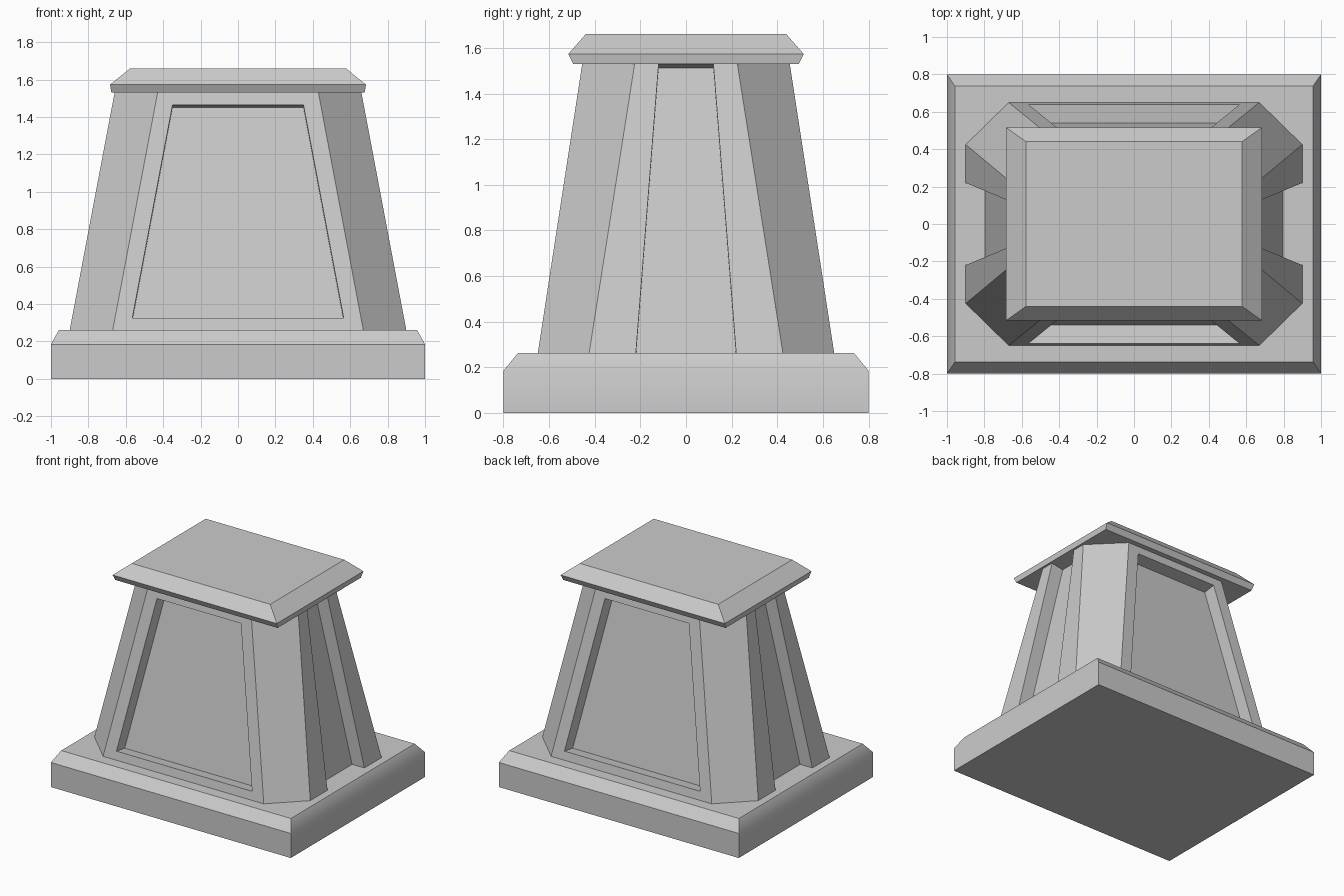
import bpy, bmesh, math

if "Cube" in bpy.data.objects:
    bpy.data.objects.remove(bpy.data.objects["Cube"])


def loft(bm, rings, caps=True):
    """Skin a stack of equal-length rings; returns the side faces."""
    loops = [[bm.verts.new(p) for p in ring] for ring in rings]
    sides = []
    for a, b in zip(loops, loops[1:]):
        for i in range(len(a)):
            j = (i + 1) % len(a)
            sides.append(bm.faces.new((a[i], a[j], b[j], b[i])))
    if caps:
        bm.faces.new(loops[0][::-1])
        bm.faces.new(loops[-1])
    return sides


def rect(x, y, z):
    return [(-x, -y, z), (x, -y, z), (x, y, z), (-x, y, z)]


def finish(bm, name):
    mesh = bpy.data.meshes.new(name)
    bm.to_mesh(mesh)
    bm.free()
    obj = bpy.data.objects.new(name, mesh)
    bpy.context.collection.objects.link(obj)
    bpy.ops.object.select_all(action='DESELECT')
    obj.select_set(True)
    bpy.context.view_layer.objects.active = obj
    bpy.ops.object.shade_smooth_by_angle(angle=math.radians(30))


def slab(name, levels):
    bm = bmesh.new()
    loft(bm, [rect(*lv) for lv in levels])
    finish(bm, name)


def body_ring(xf, xs, yf, ys, yn, z):
    """Chamfered rectangle with groove edges at y = +-yn on both sides."""
    half = [(-xf, -yf), (xf, -yf), (xs, -ys), (xs, -yn), (xs, yn), (xs, ys)]
    return [(x, y, z) for x, y in half] + [(-x, -y, z) for x, y in half]


def recess(bm, face, depth):
    """Push a face straight in along its normal."""
    face.normal_update()
    n = face.normal.copy()
    new = bmesh.ops.extrude_discrete_faces(bm, faces=[face])['faces'][0]
    bmesh.ops.translate(bm, verts=new.verts, vec=-n * depth)


# Chamfered plinth and overhanging cap
slab("base_plinth", [(1, 0.8, 0), (1, 0.8, 0.185), (0.957, 0.737, 0.262)])
slab("top_cap", [(0.677, 0.495, 1.53), (0.684, 0.516, 1.573), (0.577, 0.44, 1.66)])

# Tapered body; its open ends sit against the plinth and cap
Z0, Z1 = 0.26, 1.53
bm = bmesh.new()
sides = loft(bm, [body_ring(0.67, 0.9, 0.65, 0.425, 0.22, Z0),
                  body_ring(0.43, 0.66, 0.455, 0.225, 0.12, Z1)], caps=False)

# Full-height grooves on the left and right
for i in (3, 9):
    recess(bm, sides[i], 0.1)

# Framed recessed panels on the front and back
for i in (0, 6):
    panel = sides[i]
    bmesh.ops.inset_individual(bm, faces=[panel], thickness=0.05)
    for v in panel.verts:
        low = v.co.z < 0.9
        z = 0.325 if low else 1.465
        y = 0.65 + (0.455 - 0.65) * (z - Z0) / (Z1 - Z0)
        v.co = (math.copysign(0.565 if low else 0.35, v.co.x),
                math.copysign(y, v.co.y), z)
    recess(bm, panel, 0.1)
finish(bm, "pedestal_body")
